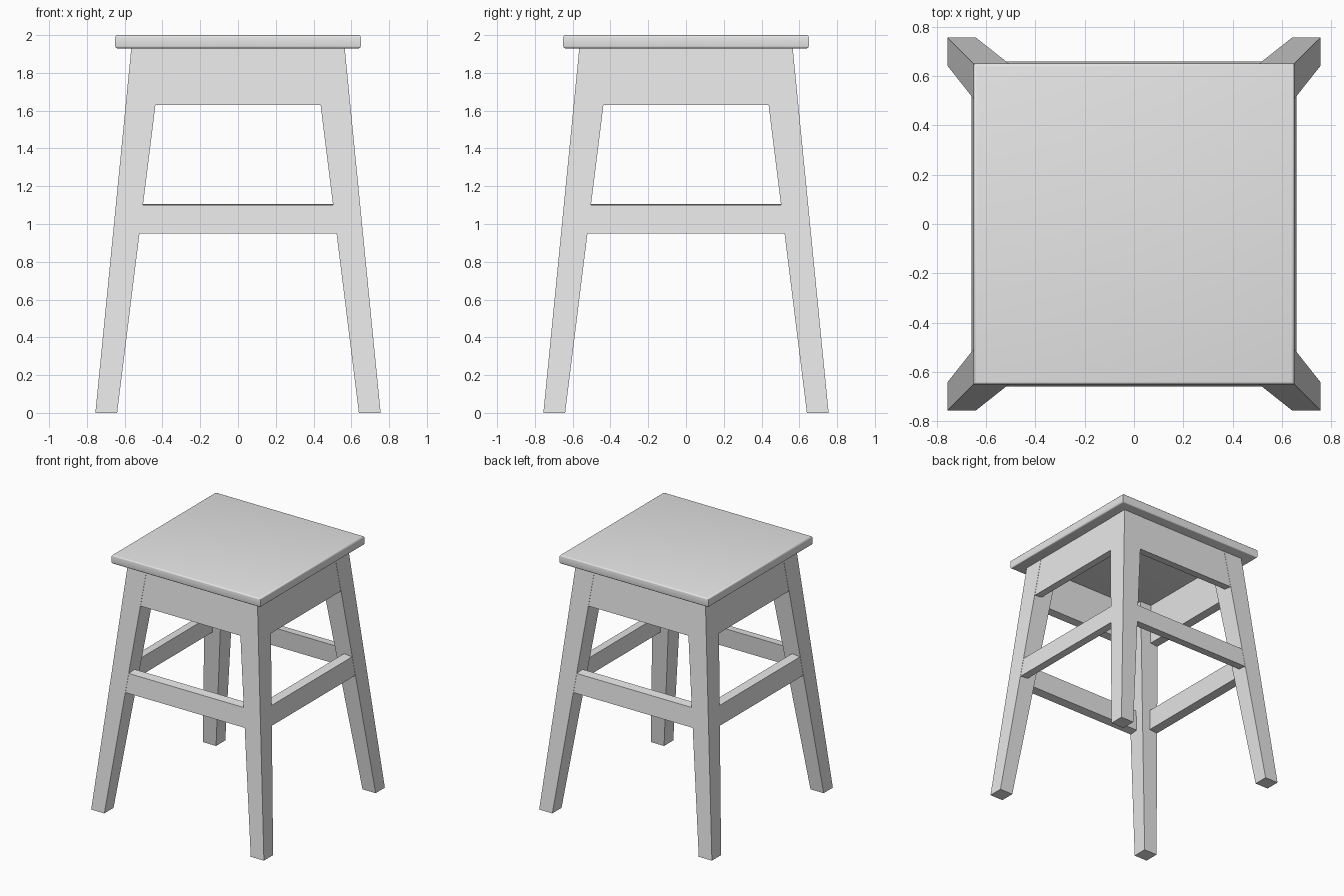
import bpy, bmesh
from mathutils import Vector, Matrix

cube = bpy.data.objects.get("Cube")
if cube:
    bpy.data.objects.remove(cube)

grey = bpy.data.materials.new("plain grey")
grey.use_nodes = True
COLOUR = (0.8, 0.8, 0.8, 1)
grey.diffuse_color = COLOUR
grey.node_tree.nodes["Principled BSDF"].inputs["Base Color"].default_value = COLOUR

UNDERSIDE = 1.93   # seat underside height


def outer(z):
    """Distance of the legs' outer faces from the centre at height z."""
    return 0.755 - 0.19 * z / UNDERSIDE


def inner(z):
    """Distance of the legs' inner faces from the centre at height z."""
    return 0.64 - 0.24 * z / UNDERSIDE


def finish(bm, name):
    bmesh.ops.recalc_face_normals(bm, faces=bm.faces)
    mesh = bpy.data.meshes.new(name)
    bm.to_mesh(mesh)
    bm.free()
    mesh.materials.append(grey)
    obj = bpy.data.objects.new(name, mesh)
    bpy.context.collection.objects.link(obj)
    return obj


def block(name, place, turn=0):
    """Box whose corners (each -1 or 1 per axis) are moved by place()."""
    bm = bmesh.new()
    bmesh.ops.create_cube(bm, size=2)
    for v in bm.verts:
        v.co = place(v.co.copy())
    bm.transform(Matrix.Rotation(turn, 4, 'Z'))
    return finish(bm, name)


# Tapered, splayed legs
def leg_place(sx, sy):
    def place(c):
        z = UNDERSIDE + 0.01 if c.z > 0 else 0
        x = outer(z) if c.x > 0 else inner(z)
        y = outer(z) if c.y > 0 else inner(z)
        return Vector((sx * x, sy * y, z))
    return place


for end, sy in (("front", -1), ("back", 1)):
    for side, sx in (("left", 1), ("right", -1)):
        block(f"{end}_{side}_leg", leg_place(sx, sy))


# Leaning boards between the legs, flush with their outer faces
def board_place(low, high, thick):
    def place(c):
        z = high if c.z > 0 else low
        y = -outer(z) + 0.002
        if c.y > 0:
            y += thick
            z += 0.098 * thick
        return Vector((c.x * (inner(z) + 0.02), y, z))
    return place


for i, side in enumerate(("front", "left", "back", "right")):
    turn = i * 1.5707963
    block(f"{side}_apron", board_place(1.63, UNDERSIDE, 0.065), turn)
    block(f"{side}_rail", board_place(0.95, 1.10, 0.07), turn)

# Square seat with softened top and bottom rims
bm = bmesh.new()
bmesh.ops.create_cube(bm, size=1)
bm.transform(Matrix.Translation((0, 0, 1.965)) @ Matrix.Diagonal((1.3, 1.3, 0.07, 1)))
rims = [e for e in bm.edges if abs(e.verts[0].co.z - e.verts[1].co.z) < 0.01]
bmesh.ops.bevel(bm, geom=rims, offset=0.012, segments=3, profile=0.5, affect='EDGES')
seat = finish(bm, "seat")
bpy.ops.object.select_all(action='DESELECT')
seat.select_set(True)
bpy.context.view_layer.objects.active = seat
bpy.ops.object.shade_smooth_by_angle(angle=0.6)
